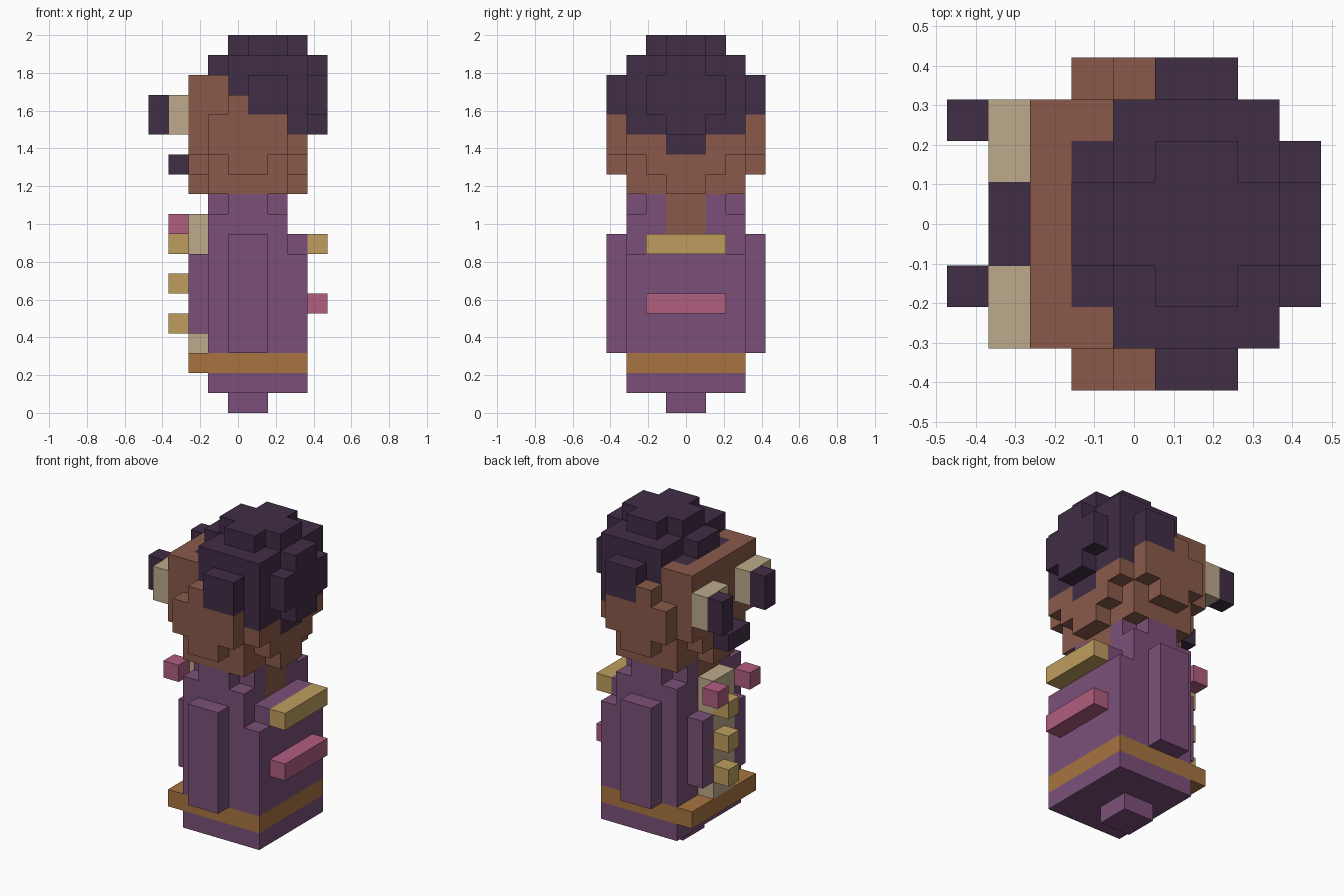
import bpy
import bmesh
from itertools import product

cube = bpy.data.objects.get("Cube")
if cube:
    bpy.data.objects.remove(cube, do_unlink=True)

UNIT = 2 / 19          # edge of one building block
MIDDLE = 4.5           # block column that lies on x = 0


def material(name, hex_code):
    def linear(c):
        c /= 255
        return c / 12.92 if c <= 0.04045 else ((c + 0.055) / 1.055) ** 2.4
    color = [linear(v) for v in bytes.fromhex(hex_code)] + [1]
    mat = bpy.data.materials.new(name)
    mat.use_nodes = True
    mat.diffuse_color = color
    mat.node_tree.nodes["Principled BSDF"].inputs["Base Color"].default_value = color
    return mat


PURPLE = material("purple cloth", "7b5079")
BROWN = material("brown skin", "8a5a4a")
DARK = material("dark hair", "412d46")
CREAM = material("cream", "bdaa8b")
GOLD = material("gold", "bf9e5f")
PINK = material("pink", "b05e80")
ORANGE = material("orange leather", "a87440")


def block(x, y, z):
    """Set of unit cells filling the ranges x, y and z."""
    return set(product(range(*x), range(*y), range(*z)))


def mid(x, half, z):
    """Block centred across the body."""
    return block(x, (-half, half), z)


def pair(x, y, z):
    """Block and its mirror copy on the other side."""
    return block(x, y, z) | block(x, (-y[1], -y[0]), z)


def build(name, mat, *blocks):
    """One object from the outer skin of the joined blocks."""
    cells = set().union(*blocks)
    bm = bmesh.new()
    verts = {}

    def vert(p):
        if p not in verts:
            verts[p] = bm.verts.new(((p[0] - MIDDLE) * UNIT, p[1] * UNIT, p[2] * UNIT))
        return verts[p]

    for cell in cells:
        for axis, side in product(range(3), (0, 1)):
            neighbour = list(cell)
            neighbour[axis] += 2 * side - 1
            if tuple(neighbour) in cells:
                continue
            u, v = (axis + 1) % 3, (axis + 2) % 3
            ring = []
            for du, dv in ((0, 0), (1, 0), (1, 1), (0, 1)):
                p = list(cell)
                p[axis] += side
                p[u] += du
                p[v] += dv
                ring.append(vert(tuple(p)))
            bm.faces.new(ring if side else ring[::-1])
    bmesh.ops.dissolve_limit(bm, angle_limit=0.01, verts=bm.verts, edges=bm.edges)
    mesh = bpy.data.meshes.new(name)
    bm.to_mesh(mesh)
    bm.free()
    mesh.materials.append(mat)
    obj = bpy.data.objects.new(name, mesh)
    bpy.context.collection.objects.link(obj)
    return obj


# Base and belt
build("foot", PURPLE, mid((4, 6), 1, (0, 1)))
build("coat_hem", PURPLE, mid((3, 8), 3, (1, 2)))
build("belt", ORANGE, mid((2, 8), 3, (2, 3)))

# Coat with stepped shoulders, arms and lapels
build("coat", PURPLE,
      mid((3, 8), 3, (3, 8)),
      mid((3, 7), 3, (8, 9)),
      mid((7, 8), 2, (8, 9)),
      pair((3, 7), (1, 3), (9, 10)),
      pair((3, 7), (1, 2), (10, 11)),
      pair((4, 6), (2, 3), (10, 11)))
build("arms", PURPLE, pair((4, 6), (3, 4), (3, 9)))
build("lapels", PURPLE, pair((2, 3), (1, 2), (4, 8)))

# Shirt front, buttons and bow
build("shirt", CREAM, mid((2, 3), 1, (3, 10)))
for row in (4, 6, 8):
    build("button", GOLD, block((1, 2), (0, 1), (row, row + 1)))
build("bow_ends", PINK, pair((1, 2), (1, 2), (9, 10)))

# Bars across the back
build("back_bar_upper", GOLD, mid((8, 9), 2, (8, 9)))
build("back_bar_lower", PINK, mid((8, 9), 2, (5, 6)))

# Neck and head, rounded in steps below
build("neck", BROWN, mid((3, 7), 1, (9, 11)))
build("head", BROWN,
      mid((3, 7), 3, (11, 14)),
      mid((2, 8), 1, (11, 12)),
      mid((2, 8), 2, (12, 13)),
      mid((2, 3), 3, (13, 14)),
      pair((7, 8), (1, 3), (13, 14)),
      mid((2, 7), 3, (14, 15)),
      mid((2, 5), 3, (15, 16)),
      mid((2, 3), 3, (16, 17)),
      pair((3, 4), (2, 3), (16, 17)))
build("cheeks", BROWN,
      pair((4, 6), (3, 4), (12, 13)),
      pair((3, 7), (3, 4), (13, 15)),
      pair((4, 5), (3, 4), (15, 16)))

# Face
build("eyes", CREAM, pair((1, 2), (1, 3), (14, 16)))
for start in (-2, 2):
    build("pupil", DARK, block((0, 1), (start, start + 1), (14, 16)))
build("moustache", DARK, mid((1, 2), 1, (12, 13)))

# Hair: crown, nape, back bulge and side tufts
build("hair", DARK,
      mid((7, 8), 1, (13, 14)),
      mid((7, 8), 3, (14, 15)),
      mid((5, 8), 3, (15, 16)),
      mid((4, 8), 3, (16, 18)),
      mid((3, 4), 2, (16, 17)),
      mid((3, 4), 1, (17, 18)),
      mid((4, 8), 1, (18, 19)),
      mid((5, 7), 2, (18, 19)),
      mid((8, 9), 1, (14, 18)),
      mid((8, 9), 2, (15, 17)))
build("side_tufts", DARK, pair((5, 7), (3, 4), (15, 17)))
